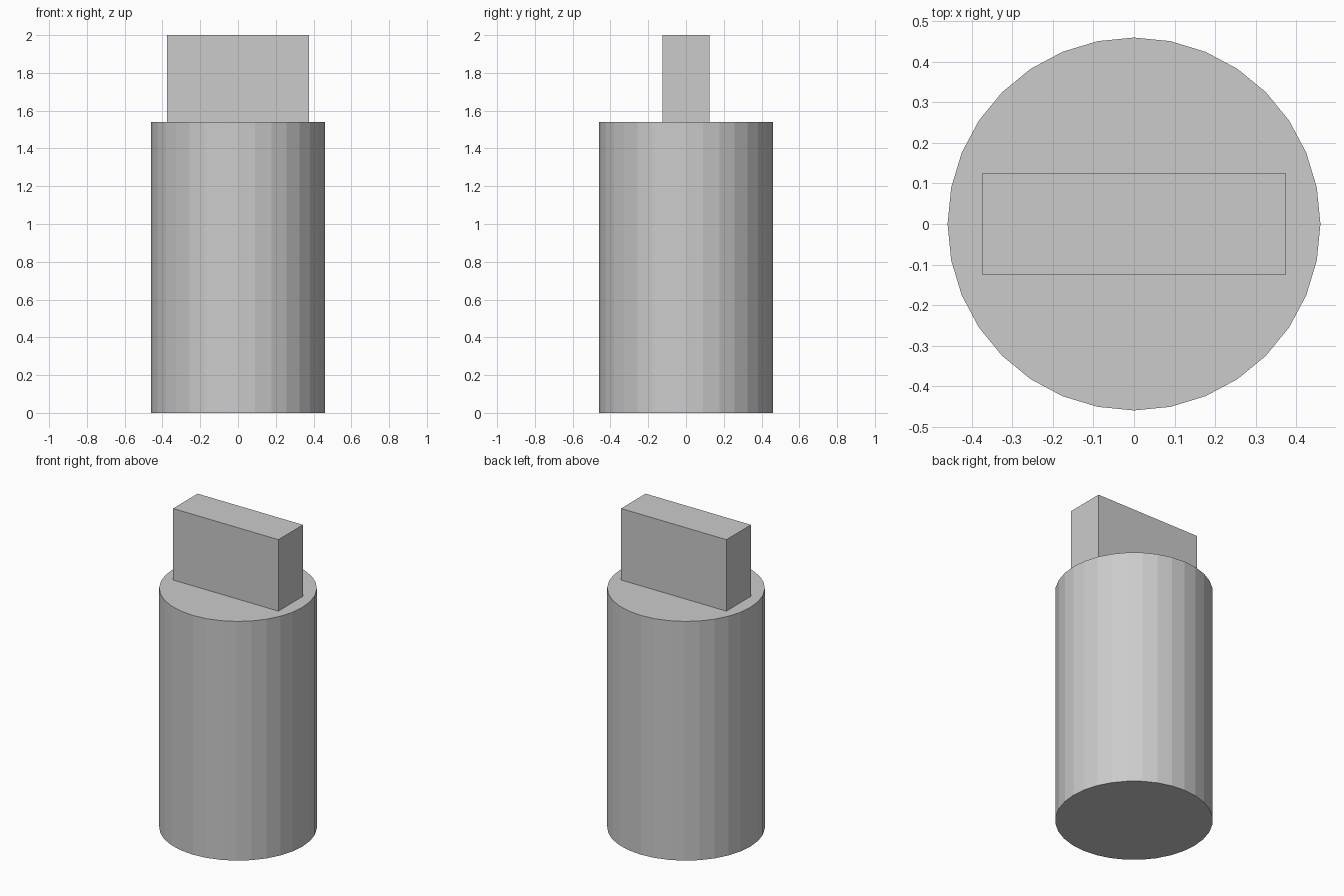
import bpy

if "Cube" in bpy.data.objects:
    bpy.data.objects.remove(bpy.data.objects["Cube"])

RADIUS, BODY_H, TOTAL_H = 0.46, 1.54, 2.0
TAB_X, TAB_Y = 0.75, 0.25

# Round body, 32 flat sides
bpy.ops.mesh.primitive_cylinder_add(vertices=32, radius=RADIUS, depth=BODY_H,
                                    location=(0, 0, BODY_H / 2))
bpy.context.object.name = "body"

# Flat rectangular tab standing on the body
tab_h = TOTAL_H - BODY_H
bpy.ops.mesh.primitive_cube_add(size=1, location=(0, 0, BODY_H + tab_h / 2))
tab = bpy.context.object
tab.name = "top_tab"
tab.scale = (TAB_X, TAB_Y, tab_h)
bpy.ops.object.transform_apply(location=False, rotation=False, scale=True)
